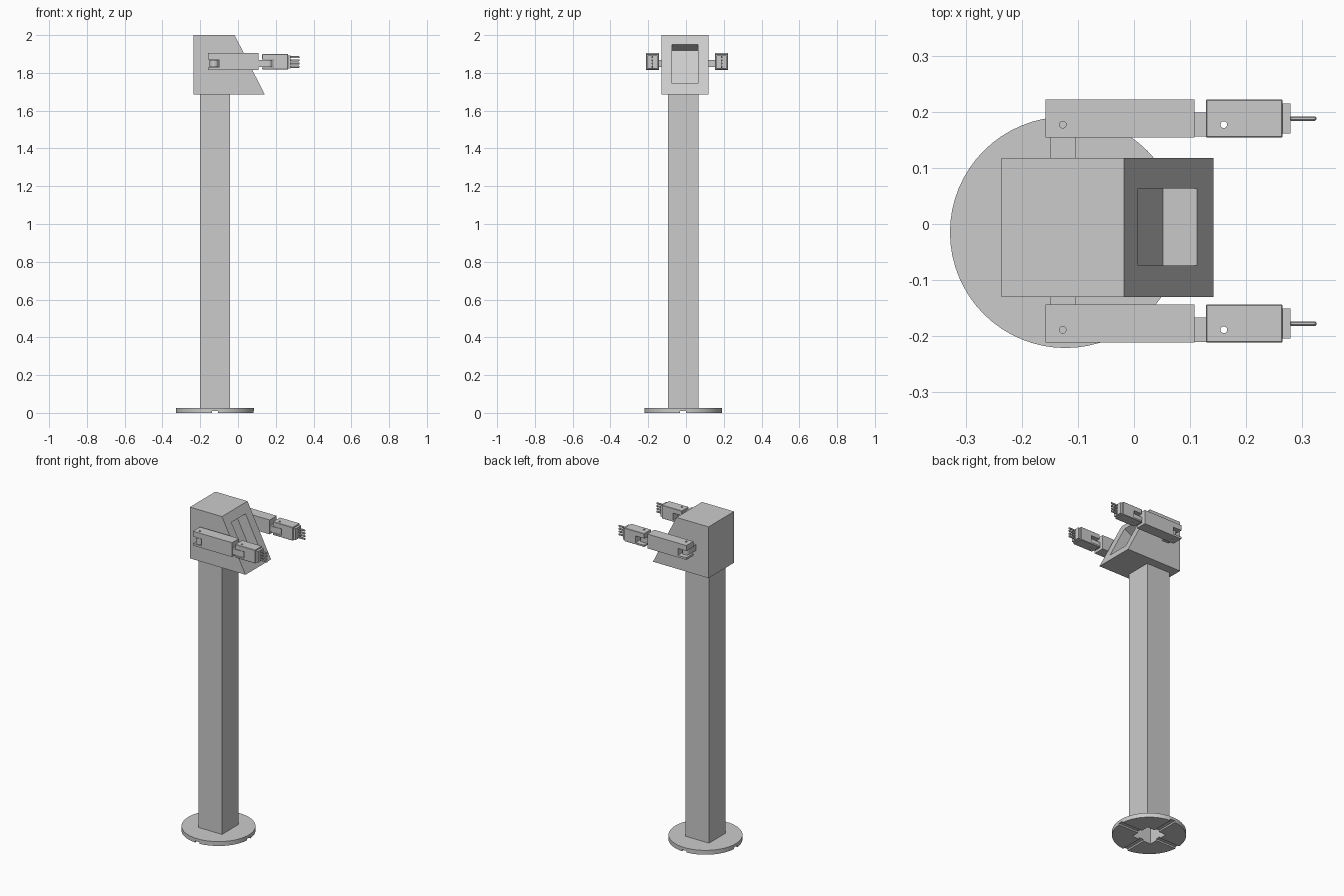
import bpy, bmesh, math
from mathutils import Matrix, Vector

cube = bpy.data.objects.get("Cube")
if cube:
    bpy.data.objects.remove(cube, do_unlink=True)

grey = bpy.data.materials.new("plain grey")
grey.use_nodes = True
grey.diffuse_color = (0.6, 0.6, 0.6, 1)
grey.node_tree.nodes["Principled BSDF"].inputs["Base Color"].default_value = (0.6, 0.6, 0.6, 1)


def finish(name, bm):
    bmesh.ops.recalc_face_normals(bm, faces=bm.faces)
    mesh = bpy.data.meshes.new(name)
    bm.to_mesh(mesh)
    bm.free()
    mesh.materials.append(grey)
    obj = bpy.data.objects.new(name, mesh)
    bpy.context.collection.objects.link(obj)
    return obj


def box(name, x, y, z, bevel=0):
    """Box from (min, max) pairs."""
    bm = bmesh.new()
    bmesh.ops.create_cube(bm, size=1)
    for v in bm.verts:
        v.co = [r[0] + (c + 0.5) * (r[1] - r[0]) for c, r in zip(v.co, (x, y, z))]
    if bevel:
        bmesh.ops.bevel(bm, geom=bm.edges[:], offset=bevel, segments=1, affect='EDGES')
    return finish(name, bm)


def cylinder(name, x, y, z, radius, sides):
    bm = bmesh.new()
    bmesh.ops.create_cone(bm, cap_ends=True, segments=sides, radius1=radius, radius2=radius,
                          depth=z[1] - z[0],
                          matrix=Matrix.Translation((x, y, (z[0] + z[1]) / 2)))
    return finish(name, bm)


def prism(name, points, offset):
    """Extrude a planar outline by an offset vector."""
    bm = bmesh.new()
    face = bm.faces.new([bm.verts.new(p) for p in points])
    out = bmesh.ops.extrude_face_region(bm, geom=[face])
    bmesh.ops.translate(bm, vec=Vector(offset),
                        verts=[g for g in out["geom"] if isinstance(g, bmesh.types.BMVert)])
    return finish(name, bm)


def activate(obj):
    bpy.ops.object.select_all(action='DESELECT')
    obj.select_set(True)
    bpy.context.view_layer.objects.active = obj


def cut(obj, cutter):
    mod = obj.modifiers.new("cut", 'BOOLEAN')
    mod.operation = 'DIFFERENCE'
    mod.solver = 'EXACT'
    mod.object = cutter
    activate(obj)
    bpy.ops.object.modifier_apply(modifier=mod.name)
    bpy.data.objects.remove(cutter, do_unlink=True)


def smooth(obj):
    activate(obj)
    bpy.ops.object.shade_smooth_by_angle(angle=math.radians(30))


def link(name, pin, root, z, radius):
    """Flat link with a rounded end around a pin, running straight to root."""
    pin, root = Vector(pin), Vector(root)
    d = (root - pin).normalized()
    side = Vector((-d.y, d.x))
    pts = [root - side * radius, root + side * radius]
    for i in range(17):
        a = math.pi * i / 16
        pts.append(pin + side * radius * math.cos(a) - d * radius * math.sin(a))
    return prism(name, [(p.x, p.y, z[0]) for p in pts], (0, 0, z[1] - z[0]))


# Round base with a square opening and crossed grooves underneath
CX, CY = -0.122, -0.015
base = cylinder("base_disc", CX, CY, (0, 0.027), 0.206, 64)


def square(half):
    return (CX - half, CX + half), (CY - half, CY + half)


cut(base, box("cutter", *square(0.066), (-0.1, 0.1)))
cut(base, box("cutter", (CX - 0.3, CX + 0.3), (CY - 0.016, CY + 0.016), (-0.01, 0.01)))
cut(base, box("cutter", (CX - 0.016, CX + 0.016), (CY - 0.3, CY + 0.3), (-0.01, 0.01)))
smooth(base)

# Hollow square column
column = box("column", *square(0.08), (0.027, 1.685))
cut(column, box("cutter", *square(0.066), (-0.1, 1.68)))

# Wedge head with a recessed screen in the sloping face
top, low = Vector((-0.018, 0, 2.0)), Vector((0.142, 0, 1.685))
head = prism("head", [(-0.236, -0.13, 1.685), (low.x, -0.13, low.z),
                      (top.x, -0.13, top.z), (-0.236, -0.13, 2.0)], (0, 0.248, 0))
slope = (low - top).normalized()
normal = Vector((-slope.z, 0, slope.x))
corners = []
for along, y in ((0.056, -0.074), (0.288, -0.074), (0.288, 0.063), (0.056, 0.063)):
    corners.append(top + slope * along + normal * 0.05 + Vector((0, y, 0)))
cut(head, prism("cutter", corners, -normal * 0.118))

# Two jointed arms
SHOULDER, ELBOW = -0.127, 0.16
SLOT, TONGUE = (1.829, 1.871), (1.832, 1.868)
for side, y, root in (("left", 0.188, 0.117), ("right", -0.1775, -0.129)):
    pin_y = y - 0.011
    wide = (y - 0.034, y + 0.034)
    through = (y - 0.1, y + 0.1)

    def pin_hole(obj, x):
        cut(obj, cylinder("cutter", x, pin_y, (1.7, 2.0), 0.006, 24))

    shoulder = link(side + "_shoulder_bracket", (SHOULDER, pin_y), (SHOULDER, root), TONGUE, 0.023)
    pin_hole(shoulder, SHOULDER)
    smooth(shoulder)

    upper = box(side + "_upper_arm", (-0.158, 0.108), wide, (1.816, 1.904))
    cut(upper, box("cutter", (-0.2, -0.1), through, SLOT))
    pin_hole(upper, SHOULDER)

    elbow = link(side + "_elbow_tongue", (ELBOW, pin_y), (0.107, pin_y), TONGUE, 0.0215)
    pin_hole(elbow, ELBOW)
    smooth(elbow)

    fore = box(side + "_forearm", (0.128, 0.265), wide, (1.818, 1.9), 0.002)
    cut(fore, box("cutter", (0.1, 0.188), through, SLOT))
    pin_hole(fore, ELBOW)

    # Hand plate with four slim fingers stacked vertically
    box(side + "_hand", (0.264, 0.279), (y - 0.027, y + 0.027), (1.824, 1.893))
    for i in range(4):
        z = 1.827 + i * 0.017
        box(f"{side}_finger_{i + 1}", (0.278, 0.325), (y - 0.004, y + 0.004),
            (z, z + 0.011), 0.002)
